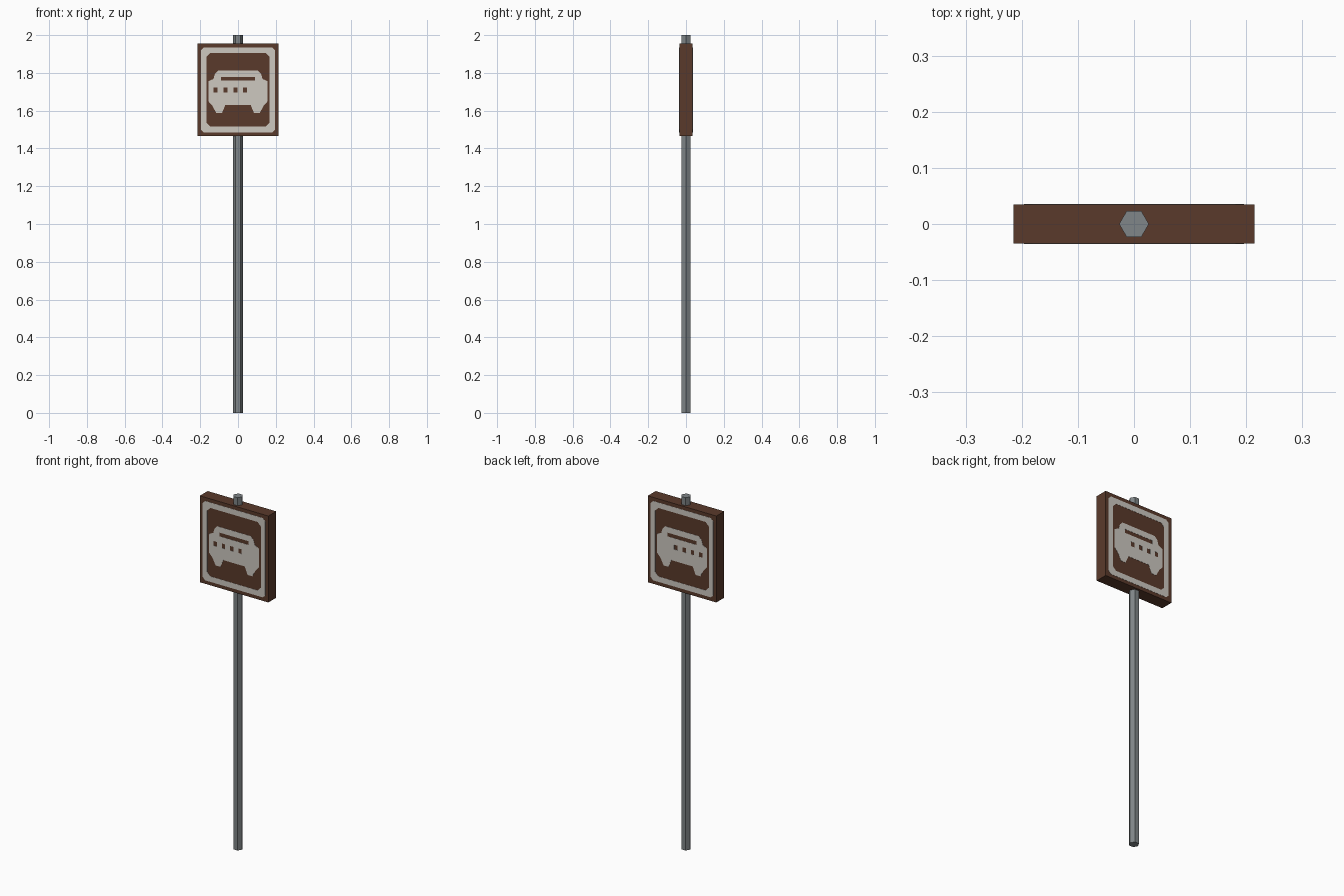
import bpy, bmesh

cube = bpy.data.objects.get("Cube")
if cube:
    bpy.data.objects.remove(cube, do_unlink=True)


def material(name, rgb):
    mat = bpy.data.materials.new(name)
    mat.use_nodes = True
    mat.diffuse_color = (*rgb, 1)
    mat.node_tree.nodes["Principled BSDF"].inputs["Base Color"].default_value = (*rgb, 1)
    return mat


BROWN = material("sign brown", (0.102, 0.042, 0.024))
WHITE = material("off white", (0.61, 0.58, 0.53))
GREY = material("pole grey", (0.216, 0.238, 0.246))

HALF_DEPTH = 0.035
MID_Z = 1.71


def rect(x, z, w, h):
    return [(x - w / 2, z - h / 2), (x + w / 2, z - h / 2),
            (x + w / 2, z + h / 2), (x - w / 2, z + h / 2)]


def chamfered(hw, hh, c):
    quarter = [(hw, hh - c), (hw - c, hh)]
    half = quarter + [(-x, z) for x, z in reversed(quarter)]
    return [(x, MID_Z + z) for x, z in half + [(-x, -z) for x, z in half]]


def plate(name, loops, y, mat):
    """Thin plate in the xz plane: first loop is the outline, the rest are holes."""
    bm = bmesh.new()
    for loop in loops:
        verts = [bm.verts.new((x, y, z)) for x, z in loop]
        for a, b in zip(verts, verts[1:] + verts[:1]):
            bm.edges.new((a, b))
    side = -1 if y < 0 else 1
    bmesh.ops.triangle_fill(bm, use_beauty=True, edges=bm.edges[:], normal=(0, side, 0))
    mesh = bpy.data.meshes.new(name)
    bm.to_mesh(mesh)
    bm.free()
    mesh.materials.append(mat)
    obj = bpy.data.objects.new(name, mesh)
    bpy.context.collection.objects.link(obj)
    solid = obj.modifiers.new("thickness", 'SOLIDIFY')
    solid.thickness = 0.002
    solid.offset = 0


# Hexagonal pole
bpy.ops.mesh.primitive_cylinder_add(vertices=6, radius=0.0265, depth=2,
                                    location=(0, 0, 1), rotation=(0, 0, 0.5235988))
pole = bpy.context.object
pole.name = "pole"
pole.data.materials.append(GREY)

# Sign board
bpy.ops.mesh.primitive_cube_add(size=1, location=(0, 0, MID_Z))
board = bpy.context.object
board.name = "sign_board"
board.scale = (0.43, HALF_DEPTH * 2, 0.49)
board.data.materials.append(BROWN)

# Vehicle pictogram: mirrored half outline with windscreen slot and a row of dots
half = [(0.105, 1.812), (0.122, 1.795), (0.13, 1.768), (0.157, 1.755), (0.157, 1.65),
        (0.135, 1.625), (0.115, 1.587), (0.085, 1.587), (0.067, 1.63)]
vehicle = half + [(-x, z) for x, z in reversed(half)]
slot = rect(0, 1.769, 0.18, 0.021)
dots = [rect(-0.118 + i * 0.052, 1.709, 0.021, 0.026) for i in range(4)]

# Same artwork on both faces
for side, y in (("front", -HALF_DEPTH), ("back", HALF_DEPTH)):
    plate(side + "_border", [chamfered(0.196, 0.225, 0.015),
                             chamfered(0.168, 0.194, 0.02)], y, WHITE)
    plate(side + "_pictogram", [vehicle, slot] + dots, y, WHITE)
